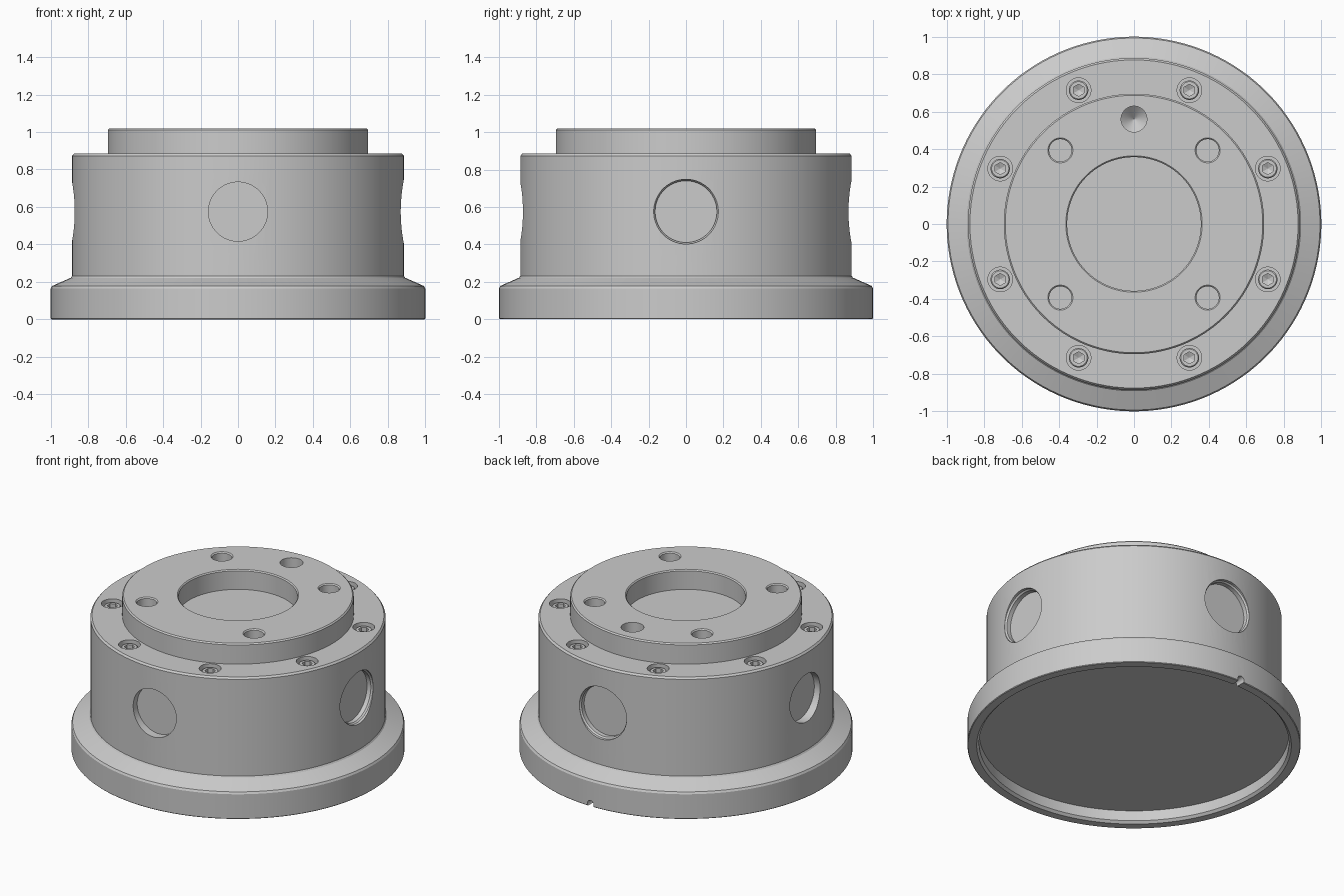
import bpy, bmesh
from math import sin, cos, pi, radians
from mathutils import Matrix

if "Cube" in bpy.data.objects:
    bpy.data.objects.remove(bpy.data.objects["Cube"])


def lathe(bm, profile, n, matrix=Matrix()):
    """Revolve (radius, height) points about z and cap both ends."""
    rings = [[bm.verts.new(matrix @ Matrix.Rotation(2 * pi * (i + 0.5) / n, 4, 'Z')
                           @ Matrix.Translation((r, 0, z)) @ Matrix().translation)
              for i in range(n)] for r, z in profile]
    faces = []
    for a, b in zip(rings, rings[1:]):
        for i in range(n):
            j = (i + 1) % n
            faces.append(bm.faces.new((a[i], a[j], b[j], b[i])))
    faces.append(bm.faces.new(rings[0][::-1]))
    faces.append(bm.faces.new(rings[-1]))
    bmesh.ops.recalc_face_normals(bm, faces=faces)


def make(name, bm):
    mesh = bpy.data.meshes.new(name)
    bm.to_mesh(mesh)
    bm.free()
    obj = bpy.data.objects.new(name, mesh)
    bpy.context.collection.objects.link(obj)
    return obj


def carve(obj, cutter):
    """Subtract cutter, bake the result and smooth the curved faces."""
    mod = obj.modifiers.new("cut", 'BOOLEAN')
    mod.operation, mod.solver, mod.object = 'DIFFERENCE', 'EXACT', cutter
    bpy.ops.object.select_all(action='DESELECT')
    bpy.context.view_layer.objects.active = obj
    obj.select_set(True)
    bpy.ops.object.modifier_apply(modifier=mod.name)
    bpy.data.objects.remove(cutter)
    bpy.ops.object.shade_smooth_by_angle(angle=radians(25))


# Housing: recessed underside, flange, drum, raised boss and central pocket
bm = bmesh.new()
lathe(bm, [(0.93, 0.083), (0.93, 0.015), (0.945, 0), (0.996, 0), (1, 0.004),
           (1, 0.165), (0.993, 0.178), (0.893, 0.222), (0.886, 0.232),
           (0.886, 0.873), (0.876, 0.885), (0.695, 0.885), (0.695, 1.012),
           (0.687, 1.02), (0.364, 1.02), (0.357, 1.013), (0.357, 0.89)], 128)
housing = make("housing", bm)

cut = bmesh.new()
# Round side windows, clockwise radii differ: front and left small, others large
for angle, r in ((-90, 0.158), (180, 0.158), (0, 0.173), (90, 0.173)):
    m = (Matrix.Rotation(radians(angle), 4, 'Z') @ Matrix.Translation((0, 0, 0.575))
         @ Matrix.Rotation(pi / 2, 4, 'Y'))
    profile = [(r, 0.83), (r, 1.1)]
    if r > 0.16:
        profile = [(r - 0.008, 0.83), (r - 0.008, 0.858), (r, 0.868), (r, 1.1)]
    lathe(cut, profile, 48, m)
# Four bolt holes and one drilled locating hole in the boss
for x in (-0.393, 0.393):
    for y in (-0.393, 0.393):
        lathe(cut, [(0.06, 0.88), (0.06, 1.013), (0.072, 1.025)], 32,
              Matrix.Translation((x, y, 0)))
lathe(cut, [(0.001, 0.84), (0.069, 0.9), (0.069, 1.1)], 32,
      Matrix.Translation((0, 0.56, 0)))
# Counterbores for the rim screws
spots = [(0.773 * cos(a), 0.773 * sin(a))
         for a in (radians(22.5 + 45 * k) for k in range(8))]
for x, y in spots:
    lathe(cut, [(0.066, 0.82), (0.066, 0.95)], 32, Matrix.Translation((x, y, 0)))
# Drain notch at the back of the base rim
lathe(cut, [(0.024, 0.9), (0.024, 1.1)], 24,
      Matrix.Translation((0, 0, 0.015)) @ Matrix.Rotation(-pi / 2, 4, 'X'))
carve(housing, make("housing_cutter", cut))

# Socket-head screws around the rim
bm = bmesh.new()
lathe(bm, [(0.052, -0.06), (0.052, -0.018), (0.046, -0.012)], 32)
screw = make("screw_1", bm)
cut = bmesh.new()
lathe(cut, [(0.001, -0.052), (0.032, -0.038), (0.032, 0.05)], 6)
carve(screw, make("socket_cutter", cut))
for k, (x, y) in enumerate(spots):
    obj = screw if k == 0 else screw.copy()
    if k:
        obj.name = f"screw_{k + 1}"
        bpy.context.collection.objects.link(obj)
    obj.location = (x, y, 0.882)
